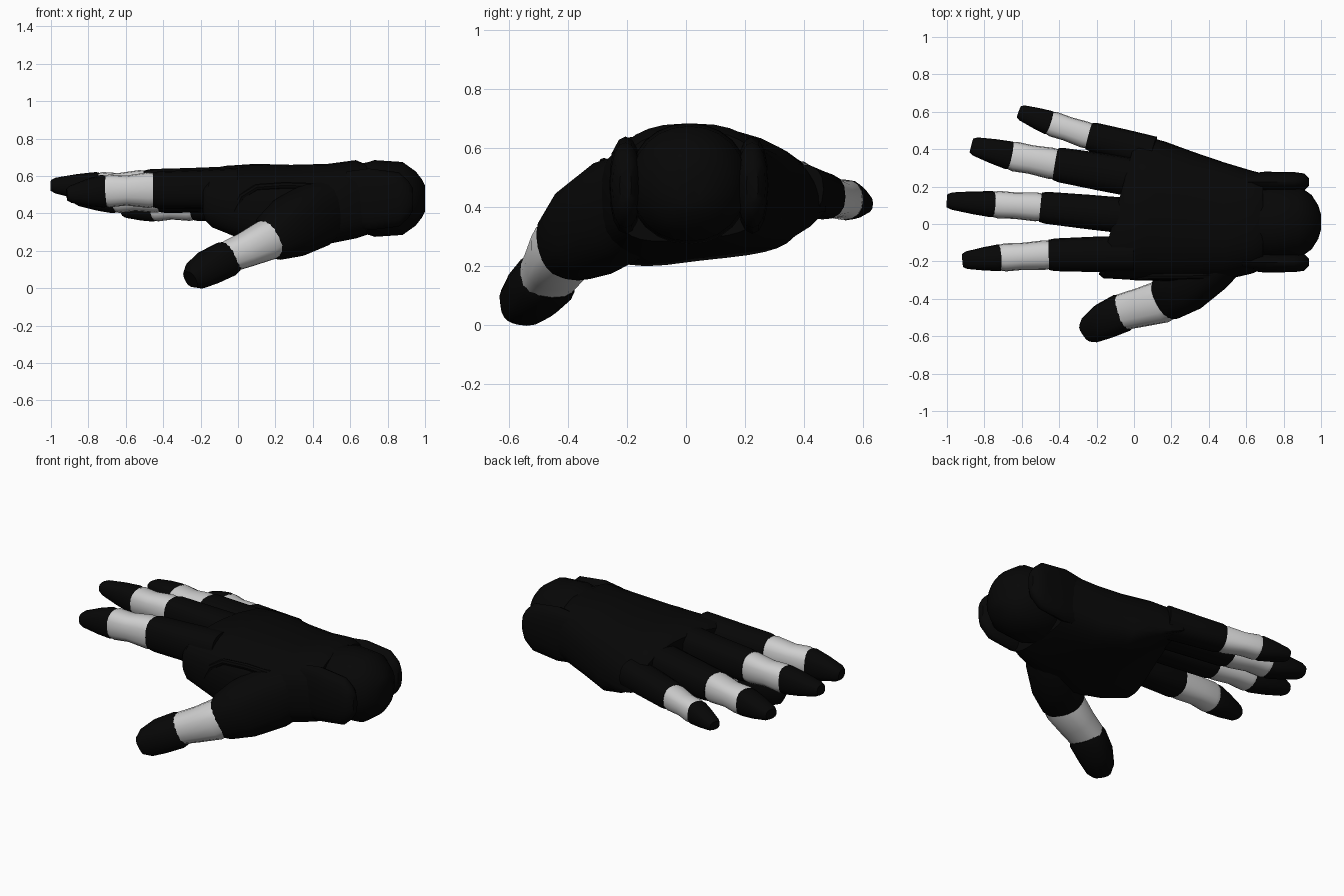
import bpy, bmesh, math
from mathutils import Vector

cube = bpy.data.objects.get("Cube")
if cube:
    bpy.data.objects.remove(cube, do_unlink=True)


def material(name, value):
    m = bpy.data.materials.new(name)
    m.use_nodes = True
    colour = (value, value, value, 1)
    m.diffuse_color = colour
    m.node_tree.nodes["Principled BSDF"].inputs["Base Color"].default_value = colour
    return m


BLACK = material("black shell", 0.002)
GREY = material("light grey joint", 0.62)


def squircle(a, power):
    c, s = math.cos(a), math.sin(a)
    return (math.copysign(abs(c) ** (2 / power), c),
            math.copysign(abs(s) ** (2 / power), s))


def skin(name, rings, mat):
    """Bridge rings of points into a closed, capped shell."""
    bm = bmesh.new()
    loops = [[bm.verts.new(p) for p in ring] for ring in rings]
    n = len(loops[0])
    for a, b in zip(loops, loops[1:]):
        for i in range(n):
            j = (i + 1) % n
            bm.faces.new((a[i], a[j], b[j], b[i]))
    bm.faces.new(loops[0][::-1])
    bm.faces.new(loops[-1])
    bmesh.ops.recalc_face_normals(bm, faces=bm.faces)
    mesh = bpy.data.meshes.new(name)
    bm.to_mesh(mesh)
    bm.free()
    mesh.materials.append(mat)
    ob = bpy.data.objects.new(name, mesh)
    bpy.context.collection.objects.link(ob)
    bpy.ops.object.select_all(action="DESELECT")
    ob.select_set(True)
    bpy.context.view_layer.objects.active = ob
    bpy.ops.object.shade_smooth_by_angle(angle=math.radians(40))


def limb(name, sections, mat, power=2.5, n=16):
    """Sections: (centre, half width, half height), swept along the centres."""
    pts = [Vector(s[0]) for s in sections]
    rings = []
    for i, (c, w, h) in enumerate(sections):
        d = (pts[min(i + 1, len(pts) - 1)] - pts[max(i - 1, 0)]).normalized()
        side = d.cross(Vector((0, 0, 1))).normalized()
        up = side.cross(d)
        ring = []
        for k in range(n):
            u, v = squircle(math.tau * k / n, power)
            ring.append(pts[i] + side * (u * w) + up * (v * h))
        rings.append(ring)
    skin(name, rings, mat)


# Palm: slanted sections (x, slant, y low, y high, bottom, top, outer drop)
palm = [(-0.115, 0.27, -0.27, 0.46, 0.37, 0.63, 0.10),
        (-0.085, 0.27, -0.29, 0.475, 0.34, 0.655, 0.11),
        (0.08, 0.20, -0.30, 0.44, 0.255, 0.665, 0.08),
        (0.28, 0.10, -0.31, 0.385, 0.20, 0.66, 0.05),
        (0.48, 0.0, -0.30, 0.33, 0.235, 0.665, 0.03),
        (0.63, 0.0, -0.265, 0.285, 0.265, 0.685, 0.02),
        (0.69, 0.0, -0.24, 0.27, 0.285, 0.66, 0.02)]
rings = []
for x, slant, lo, hi, bot, top, drop in palm:
    ring = []
    for k in range(32):
        u, v = squircle(math.tau * k / 32, 2.8)
        y = (lo + hi) / 2 + u * (hi - lo) / 2
        z = (bot + top) / 2 + v * (top - bot) / 2
        z -= (drop if u > 0 else 0.03) * u * u
        # The underside rises towards the little finger
        z += max(0, -v) * (u + 0.4) * drop * 0.9
        ring.append((x + slant * y, y, z))
    rings.append(ring)
skin("palm", rings, BLACK)

# Wrist: rounded plug held between two side lugs
limb("wrist_plug", [((x, 0.01, 0.48), w, h) for x, w, h in
     ((0.62, 0.17, 0.18), (0.70, 0.20, 0.195), (0.73, 0.205, 0.205),
      (0.88, 0.195, 0.195), (0.95, 0.145, 0.145), (0.985, 0.09, 0.10),
      (1.0, 0.04, 0.07))], BLACK, 2.1, 24)
for side, y in (("left", 0.225), ("right", -0.205)):
    limb("wrist_lug_" + side, [((x, y, 0.475), w, h) for x, w, h in
         ((0.58, 0.04, 0.15), (0.70, 0.055, 0.165), (0.86, 0.052, 0.145),
          (0.91, 0.045, 0.10), (0.935, 0.02, 0.06))], BLACK, 2.2)


def finger(name, root, knuckle, joint, tip, w, h):
    """Black base sleeve, grey middle link and tapered black tip."""
    a, b, c, d = map(Vector, (root, knuckle, joint, tip))
    limb(name + "_base", [(a, w * 1.05, h * 1.12), (a.lerp(b, 0.5), w, h * 1.04),
         (a.lerp(b, 0.93), w * 0.93, h), (b, w * 0.86, h * 0.92)], BLACK)
    limb(name + "_link", [(b.lerp(c, -0.15), w * 0.76, h * 0.85),
         (b.lerp(c, 0.1), w * 0.84, h * 0.95),
         (b.lerp(c, 0.55), w * 0.77, h * 0.8),
         (b.lerp(c, 0.9), w * 0.8, h * 0.88), (c, w * 0.74, h * 0.8)], GREY)
    limb(name + "_tip", [(c.lerp(d, -0.1), w * 0.7, h * 0.8),
         (c.lerp(d, 0.05), w * 0.76, h * 0.88),
         (c.lerp(d, 0.45), w * 0.66, h * 0.72),
         (c.lerp(d, 0.9), w * 0.5, h * 0.46),
         (d, w * 0.38, h * 0.32)], BLACK)


finger("index_finger", (0.0, -0.16, 0.53), (-0.455, -0.165, 0.525),
       (-0.715, -0.18, 0.52), (-0.915, -0.195, 0.50), 0.094, 0.10)
finger("middle_finger", (0.0, 0.04, 0.55), (-0.50, 0.09, 0.545),
       (-0.75, 0.105, 0.54), (-1.0, 0.125, 0.55), 0.092, 0.092)
finger("ring_finger", (0.05, 0.24, 0.51), (-0.42, 0.32, 0.49),
       (-0.66, 0.365, 0.48), (-0.87, 0.42, 0.48), 0.10, 0.09)
finger("little_finger", (0.10, 0.38, 0.46), (-0.24, 0.47, 0.435),
       (-0.45, 0.54, 0.425), (-0.615, 0.60, 0.41), 0.085, 0.078)

# Thumb: wide sleeve growing out of the palm, grey link, black tip
limb("thumb_sleeve", [((0.52, -0.14, 0.45), 0.12, 0.15),
     ((0.40, -0.23, 0.39), 0.145, 0.18), ((0.27, -0.335, 0.32), 0.145, 0.165),
     ((0.18, -0.395, 0.27), 0.125, 0.13),
     ((0.16, -0.405, 0.26), 0.11, 0.112)], BLACK, 2.4, 20)
limb("thumb_link", [((0.22, -0.39, 0.29), 0.10, 0.10),
     ((0.15, -0.415, 0.255), 0.115, 0.11),
     ((0.04, -0.445, 0.205), 0.105, 0.095),
     ((-0.06, -0.47, 0.165), 0.098, 0.085)], GREY)
limb("thumb_tip", [((-0.03, -0.46, 0.17), 0.09, 0.085),
     ((-0.065, -0.475, 0.155), 0.105, 0.098),
     ((-0.16, -0.52, 0.108), 0.098, 0.095),
     ((-0.225, -0.56, 0.067), 0.08, 0.078),
     ((-0.255, -0.58, 0.047), 0.055, 0.048)], BLACK)

# Low rim arching over the thumb opening
limb("thumb_guard", [(p, 0.018, 0.018) for p in
     ((-0.02, -0.28, 0.41), (0.02, -0.285, 0.49), (0.10, -0.278, 0.54),
      (0.25, -0.278, 0.55), (0.40, -0.275, 0.545), (0.48, -0.27, 0.51),
      (0.52, -0.275, 0.43))], BLACK, 2, 8)
